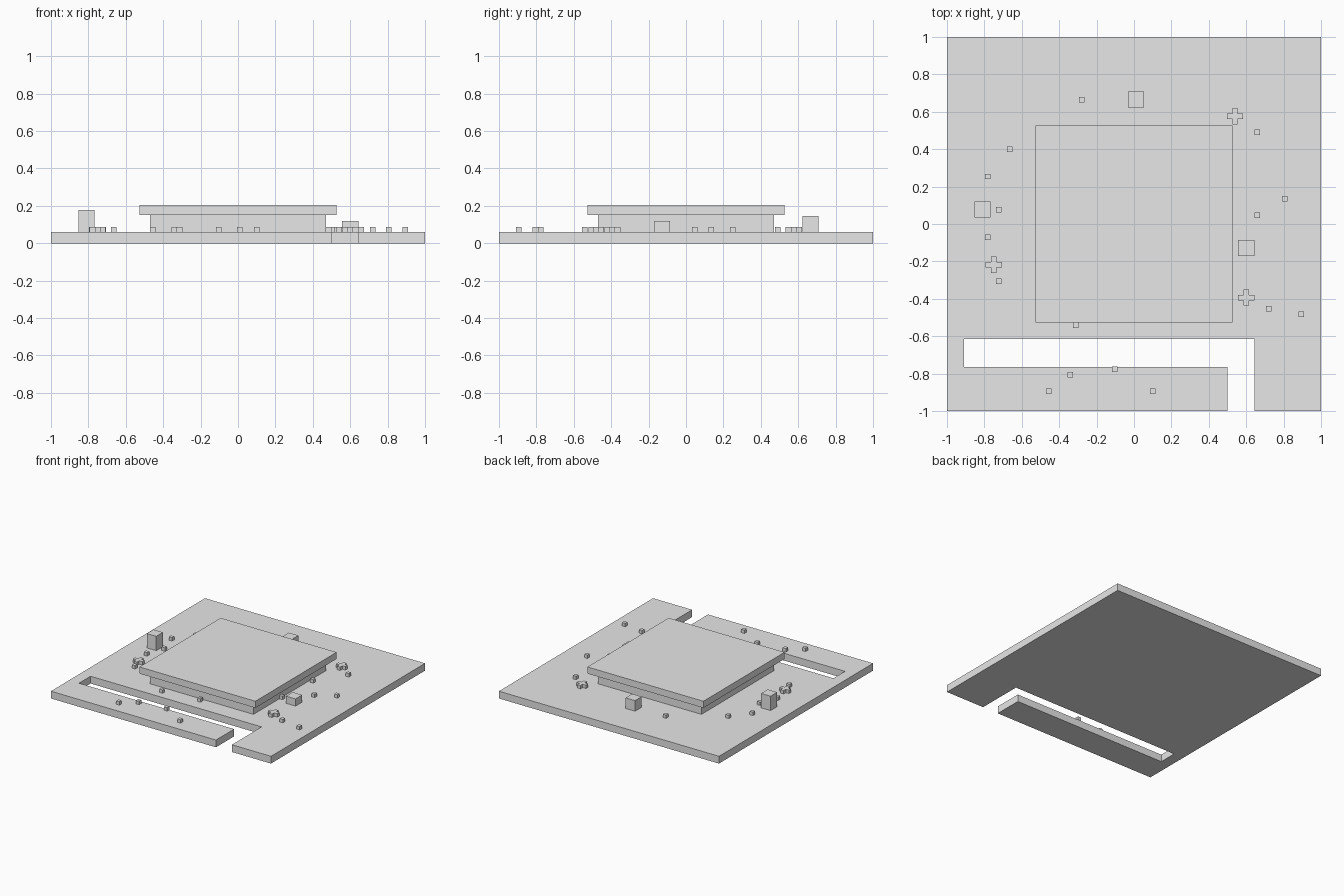
import bpy
import bmesh

cube = bpy.data.objects.get("Cube")
if cube:
    bpy.data.objects.remove(cube, do_unlink=True)

stone = bpy.data.materials.new("plain_grey")
stone.use_nodes = True
stone.diffuse_color = (0.8, 0.8, 0.8, 1)
stone.node_tree.nodes["Principled BSDF"].inputs["Base Color"].default_value = (0.8, 0.8, 0.8, 1)

GROUND = 0.06


def extrude_outline(name, outline, bottom, top, at=(0, 0)):
    """Flat outline extruded straight up into a closed solid."""
    bm = bmesh.new()
    face = bm.faces.new([bm.verts.new((x, y, bottom)) for x, y in outline])
    moved = bmesh.ops.extrude_face_region(bm, geom=[face], use_keep_orig=True)["geom"]
    verts = [v for v in moved if isinstance(v, bmesh.types.BMVert)]
    bmesh.ops.translate(bm, verts=verts, vec=(0, 0, top - bottom))
    bmesh.ops.recalc_face_normals(bm, faces=bm.faces)
    mesh = bpy.data.meshes.new(name)
    bm.to_mesh(mesh)
    bm.free()
    mesh.materials.append(stone)
    obj = bpy.data.objects.new(name, mesh)
    obj.location = (at[0], at[1], 0)
    bpy.context.collection.objects.link(obj)
    return obj


def block(name, half, bottom, top, at=(0, 0)):
    square = [(-half, -half), (half, -half), (half, half), (-half, half)]
    return extrude_outline(name, square, bottom, top, at)


# Ground slab with an L-shaped channel open at the front edge
slab = [(-1, -1), (0.5, -1), (0.5, -0.765), (-0.91, -0.765), (-0.91, -0.615),
        (0.645, -0.615), (0.645, -1), (1, -1), (1, 1), (-1, 1)]
extrude_outline("ground_slab", slab, 0, GROUND)

# Low building with an overhanging roof
block("building_body", 0.47, GROUND, 0.15)
block("building_roof", 0.527, 0.15, 0.205)

# Square pillars of different heights
for x, y, top in [(0.01, 0.665, 0.147), (-0.81, 0.077, 0.178), (0.6, -0.128, 0.119)]:
    block("pillar", 0.043, GROUND, top, (x, y))

# Cross-shaped shrubs
a, b = 0.0145, 0.043
cross = [(-a, -b), (a, -b), (a, -a), (b, -a), (b, a), (a, a),
         (a, b), (-a, b), (-a, a), (-b, a), (-b, -a), (-a, -a)]
for spot in [(0.54, 0.576), (-0.75, -0.218), (0.6, -0.394)]:
    extrude_outline("cross_shrub", cross, GROUND, 0.088, spot)

# Small scattered pebbles
pebbles = [(-0.28, 0.665), (0.66, 0.49), (-0.665, 0.4), (-0.782, 0.254),
           (-0.724, 0.077), (0.805, 0.136), (0.66, 0.047), (-0.782, -0.07),
           (-0.724, -0.307), (0.72, -0.453), (0.895, -0.483), (-0.312, -0.541),
           (-0.34, -0.805), (-0.104, -0.777), (-0.456, -0.895), (0.1, -0.895),
           (0.01, -0.507), (0.505, 0.25), (0.485, -0.12)]
for spot in pebbles:
    block("pebble", a, GROUND, 0.088, spot)
